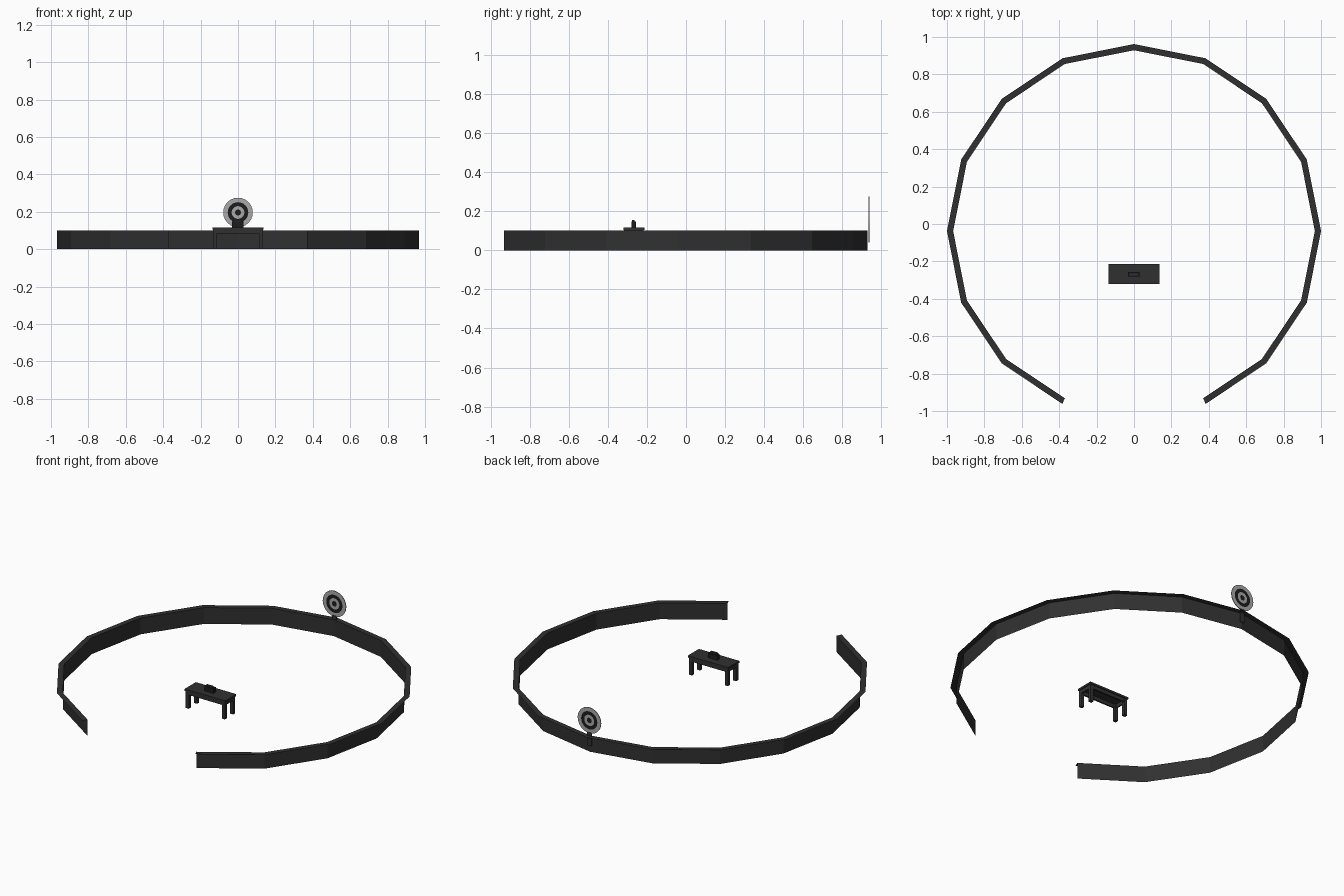
import bpy, bmesh
from math import sin, cos, pi, radians
from mathutils import Matrix

if "Cube" in bpy.data.objects:
    bpy.data.objects.remove(bpy.data.objects["Cube"])


def material(name, v):
    m = bpy.data.materials.new(name)
    m.diffuse_color = (v, v, v, 1)
    m.use_nodes = True
    m.node_tree.nodes["Principled BSDF"].inputs["Base Color"].default_value = m.diffuse_color
    return m


dark = material("charcoal", 0.03)
black = material("black", 0.012)
light = material("light_grey", 0.4)


def finish(name, bm, mats):
    me = bpy.data.meshes.new(name)
    bm.to_mesh(me)
    bm.free()
    ob = bpy.data.objects.new(name, me)
    bpy.context.collection.objects.link(ob)
    for m in mats:
        me.materials.append(m)
    return ob


def box(name, x, y, z, mat):
    bm = bmesh.new()
    bmesh.ops.create_cube(bm, size=1)
    for v in bm.verts:
        v.co.x = x[0] + (v.co.x + .5) * (x[1] - x[0])
        v.co.y = y[0] + (v.co.y + .5) * (y[1] - y[0])
        v.co.z = z[0] + (v.co.z + .5) * (z[1] - z[0])
    return finish(name, bm, [mat])


# Open sixteen-sided arena wall: thin sheet with a flat outward rim
CY = -0.038
bm = bmesh.new()
profile = [(0.967, 0.0), (0.967, 0.1), (1.0, 0.1)]
rows = []
for i in range(15):
    a = radians(-67.5 + 22.5 * i)
    rows.append([bm.verts.new((r * cos(a), CY + r * sin(a), z)) for r, z in profile])
for p, q in zip(rows, rows[1:]):
    for j in range(2):
        bm.faces.new((p[j], p[j + 1], q[j + 1], q[j]))
finish("arena_wall", bm, [dark])

# Table: thin top, hollow apron and four legs
TY = -0.267
box("table_top", (-.137, .137), (TY - .054, TY + .054), (.105, .117), dark)
for s, side in ((-1, "left"), (1, "right")):
    box("apron_" + side, sorted((s * .122, s * .131)), (TY - .048, TY + .048), (.083, .105), dark)
for s, side in ((-1, "front"), (1, "back")):
    box("apron_" + side, (-.122, .122), sorted((TY + s * .039, TY + s * .048)), (.083, .105), dark)
    for t, lr in ((-1, "left"), (1, "right")):
        box(f"leg_{side}_{lr}", sorted((t * .112, t * .133)),
            sorted((TY + s * .03, TY + s * .05)), (0, .105), dark)

# Small device resting on the table
box("device_body", (-.033, .029), (TY - .013, TY + .011), (.117, .147), black)
box("device_top", (-.024, .02), (TY - .009, TY + .003), (.147, .155), dark)

# Target disc: concentric rings on both faces
radii, N, T = [.016, .034, .055, .079], 24, .002
bm = bmesh.new()
outer = []
for side in (-1, 1):
    rings = [[bm.verts.new((r * cos(2 * pi * k / N), side * T, r * sin(2 * pi * k / N)))
              for k in range(N)] for r in radii]
    bm.faces.new(rings[0]).material_index = 0
    for i in range(3):
        for k in range(N):
            n = (k + 1) % N
            f = bm.faces.new((rings[i][k], rings[i][n], rings[i + 1][n], rings[i + 1][k]))
            f.material_index = (i + 1) % 2
    outer.append(rings[-1])
for k in range(N):
    n = (k + 1) % N
    bm.faces.new((outer[0][k], outer[0][n], outer[1][n], outer[1][k])).material_index = 1
bmesh.ops.recalc_face_normals(bm, faces=bm.faces)
bmesh.ops.transform(bm, matrix=Matrix.Translation((0, .936, .196)), verts=bm.verts)
finish("target_disc", bm, [black, light])

# Short bracket holding the target on the wall
box("target_post", (-.014, .014), (.933, .938), (.04, .125), dark)
